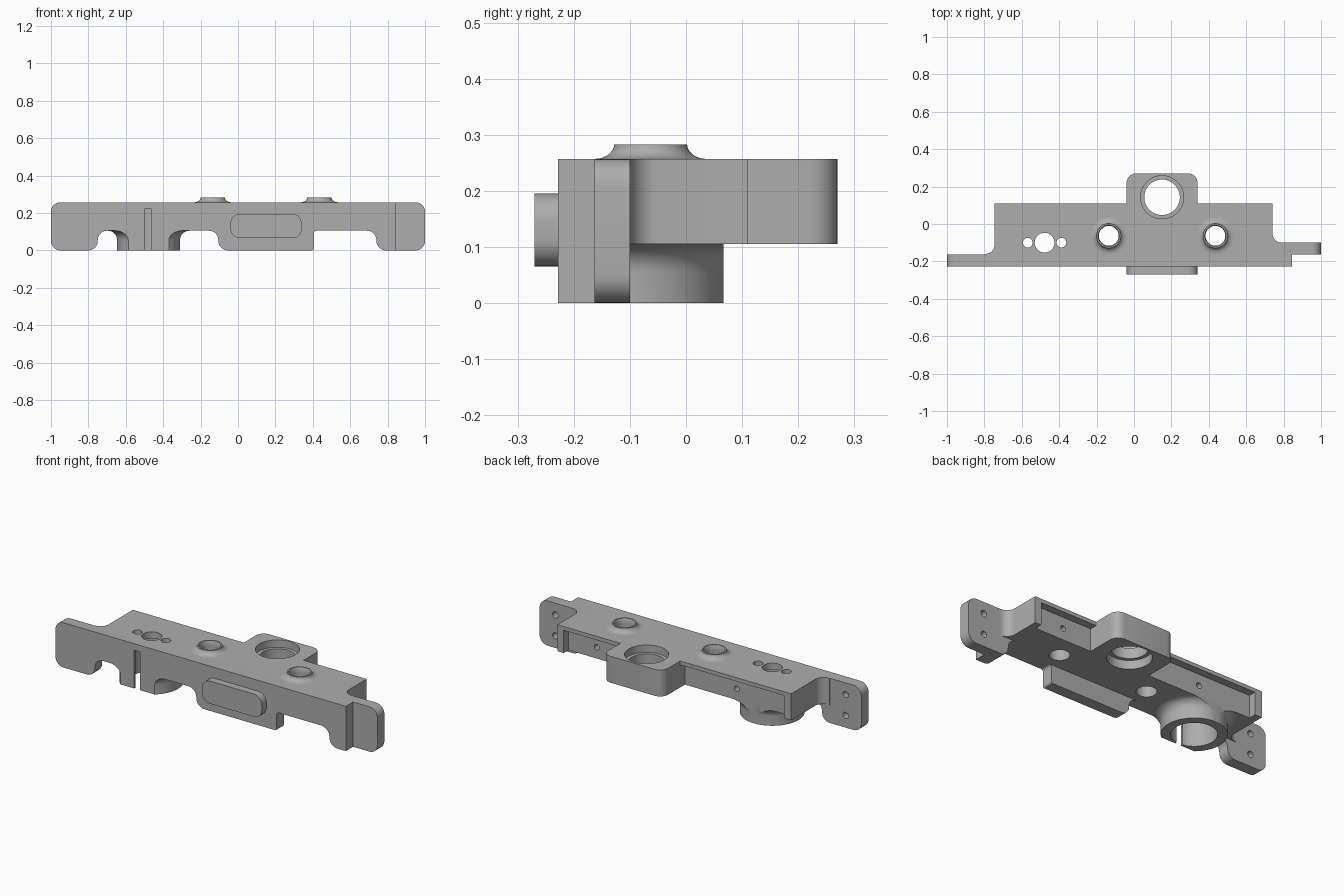
import bpy, bmesh
from math import sin, cos, pi, radians
from mathutils import Vector, Matrix

if "Cube" in bpy.data.objects:
    bpy.data.objects.remove(bpy.data.objects["Cube"])

grey = bpy.data.materials.new("plain grey")
grey.use_nodes = True
grey.diffuse_color = (0.42, 0.42, 0.42, 1)
grey.node_tree.nodes["Principled BSDF"].inputs["Base Color"].default_value = grey.diffuse_color

FRONT, TOP, DECK = -0.228, 0.257, 0.105   # front face, top face, underside of the deck
R = 0.05                                  # common corner radius


def finish(name, bm):
    bmesh.ops.remove_doubles(bm, verts=bm.verts, dist=1e-5)
    bmesh.ops.recalc_face_normals(bm, faces=bm.faces)
    mesh = bpy.data.meshes.new(name)
    bm.to_mesh(mesh)
    bm.free()
    mesh.materials.append(grey)
    obj = bpy.data.objects.new(name, mesh)
    bpy.context.collection.objects.link(obj)
    return obj


def rounded(corners, steps=7):
    """Outline from (x, y, radius) right-angled corners."""
    out = []
    for i, (x, y, r) in enumerate(corners):
        p = Vector((x, y))
        if r == 0:
            out.append(p)
            continue
        u = (Vector(corners[i - 1][:2]) - p).normalized()
        v = (Vector(corners[(i + 1) % len(corners)][:2]) - p).normalized()
        for k in range(steps + 1):
            t = k / steps * pi / 2
            out.append(p + (u + v) * r - (v * cos(t) + u * sin(t)) * r)
    return out


def prism(name, corners, axis, a, b):
    bm = bmesh.new()
    pts = [(p.x, p.y, a) if axis == "z" else (p.x, a, p.y) for p in rounded(corners)]
    face = bm.faces.new([bm.verts.new(p) for p in pts])
    ext = bmesh.ops.extrude_face_region(bm, geom=[face])
    move = Vector((0, 0, b - a)) if axis == "z" else Vector((0, b - a, 0))
    verts = [g for g in ext["geom"] if isinstance(g, bmesh.types.BMVert)]
    bmesh.ops.translate(bm, verts=verts, vec=move)
    return finish(name, bm)


def box(name, x0, x1, y0, y1, z0, z1):
    return prism(name, [(x0, y0, 0), (x1, y0, 0), (x1, y1, 0), (x0, y1, 0)], "z", z0, z1)


def lathe(name, profile, x, y, steps=48):
    """Solid of revolution around a vertical axis at x, y."""
    bm = bmesh.new()
    vs = [bm.verts.new((r, 0, z)) for r, z in profile]
    edges = [bm.edges.new(pair) for pair in zip(vs, vs[1:])]
    bmesh.ops.spin(bm, geom=vs + edges, cent=(0, 0, 0), axis=(0, 0, 1),
                   angle=2 * pi, steps=steps)
    bmesh.ops.translate(bm, verts=bm.verts, vec=(x, y, 0))
    return finish(name, bm)


def drill(x, y, r, z0, z1):
    return lathe("drill", [(0, z0), (r, z0), (r, z1), (0, z1)], x, y, 40)


def back_drill(x, z, r, y0, y1):
    bm = bmesh.new()
    bmesh.ops.create_cone(bm, cap_ends=True, segments=24, radius1=r, radius2=r, depth=y1 - y0,
                          matrix=Matrix.Translation((x, (y0 + y1) / 2, z)) @ Matrix.Rotation(pi / 2, 4, "X"))
    return finish("back_drill", bm)


def boolean(obj, tools, mode="DIFFERENCE"):
    bpy.context.view_layer.objects.active = obj
    for tool in tools:
        mod = obj.modifiers.new("cut", "BOOLEAN")
        mod.operation, mod.solver, mod.object = mode, "EXACT", tool
        bpy.ops.object.modifier_apply(modifier=mod.name)


# Deck with the rear bump and filleted ends
deck = prism("deck", [
    (-0.80, -0.18, 0), (-0.80, -0.16, 0), (-0.745, -0.16, R), (-0.745, 0.11, 0),
    (-0.04, 0.11, 0), (-0.04, 0.27, R), (0.34, 0.27, R), (0.34, 0.11, 0),
    (0.74, 0.11, 0), (0.74, -0.10, R), (0.80, -0.10, 0), (0.80, -0.18, 0)], "z", DECK, TOP)

# Front plate with the end leg, centre lip and right leg
plate = prism("front_plate", [
    (-1, 0, R), (-0.75, 0, R), (-0.75, DECK, R), (-0.105, DECK, R), (-0.105, 0, R),
    (0.405, 0, 0.01), (0.405, DECK, 0.015), (0.74, DECK, R), (0.74, 0, R),
    (0.845, 0, 0), (0.845, TOP, 0), (-1, TOP, R)], "y", FRONT, -0.163)

# Set-back flange on the left end
flange = prism("left_flange", [
    (0.65, DECK, 0), (0.74, DECK, R), (0.74, 0, R), (1, 0, R), (1, TOP, R),
    (0.65, TOP, 0)], "y", -0.163, -0.10)

# Raised pad on the front
pad = prism("front_pad", [(-0.04, 0.065, R), (0.34, 0.065, R), (0.34, 0.195, R),
                          (-0.04, 0.195, R)], "y", -0.27, FRONT)

# Socket under the deck, flared into it and trimmed front and back
flare = [(0.218 - R * cos(t), 0.055 + R * sin(t)) for t in [k * pi / 16 for k in range(9)]]
socket = lathe("socket", [(0, 0), (0.168, 0)] + flare + [(0.218, 0.12), (0, 0.12)], -0.478, -0.10, 64)
trim = box("trim", -0.9, 0, FRONT, 0.067, -0.1, 0.2)
boolean(socket, [trim], "INTERSECT")

# Two flared collars on the top
curve = [(0.10 - 0.035 * sin(t), 0.283 - 0.026 * cos(t)) for t in [k * pi / 16 for k in range(9)]]
collars, collar_drills = [], []
for name, x in (("right_collar", -0.135), ("left_collar", 0.435)):
    collars.append(lathe(name, [(0, 0.25), (0.10, 0.25)] + curve + [(0, 0.283)], x, -0.063))
    collar_drills.append(lathe("drill", [(0, 0), (0.053, 0), (0.053, 0.275), (0.061, 0.29),
                                         (0, 0.29)], x, -0.063, 40))

# Socket bore, its slot and the three holes above it
bore = drill(-0.478, -0.10, 0.118, -0.1, 0.22)
slot = box("slot", -0.50, -0.462, -0.3, -0.12, -0.1, 0.22)
pins = [drill(-0.478 + dx, -0.10, r, 0.19, 0.3) for dx, r in ((-0.09, 0.026), (0, 0.053), (0.09, 0.026))]

# Large stepped hole in the bump
big_hole = lathe("stepped_drill", [(0, 0), (0.115, 0), (0.115, 0.155), (0.095, 0.155),
                                   (0.095, 0.215), (0.115, 0.215), (0.115, 0.3), (0, 0.3)], 0.15, 0.143)

# Rear pockets, open below, with a small blind hole in each
pockets = [box("pocket", x0, x1, 0.067, 0.2, 0, 0.235) for x0, x1 in ((-0.70, -0.04), (0.34, 0.70))]
pocket_drills = [back_drill(x, 0.17, 0.016, 0.02, 0.09) for x in (-0.37, 0.52)]

# Blind holes in the backs of both end flanges
right_holes = [back_drill(-0.90, z, 0.018, -0.20, -0.1) for z in (0.07, 0.19)]
left_holes = [back_drill(0.90, z, 0.018, -0.14, -0.05) for z in (0.07, 0.19)]

boolean(deck, pockets + pocket_drills + [big_hole, bore, slot] + pins + collar_drills)
boolean(plate, [bore, slot] + right_holes)
boolean(flange, left_holes)
boolean(socket, [bore, slot])
for collar, tool in zip(collars, collar_drills):
    boolean(collar, [tool])

for tool in [trim, bore, slot, big_hole] + pins + collar_drills + pockets + pocket_drills + right_holes + left_holes:
    bpy.data.objects.remove(tool)

# Smooth the curved walls and keep the edges crisp
bpy.ops.object.select_all(action="DESELECT")
for obj in [deck, plate, flange, pad, socket] + collars:
    obj.select_set(True)
bpy.context.view_layer.objects.active = deck
bpy.ops.object.shade_smooth_by_angle(angle=radians(32))
